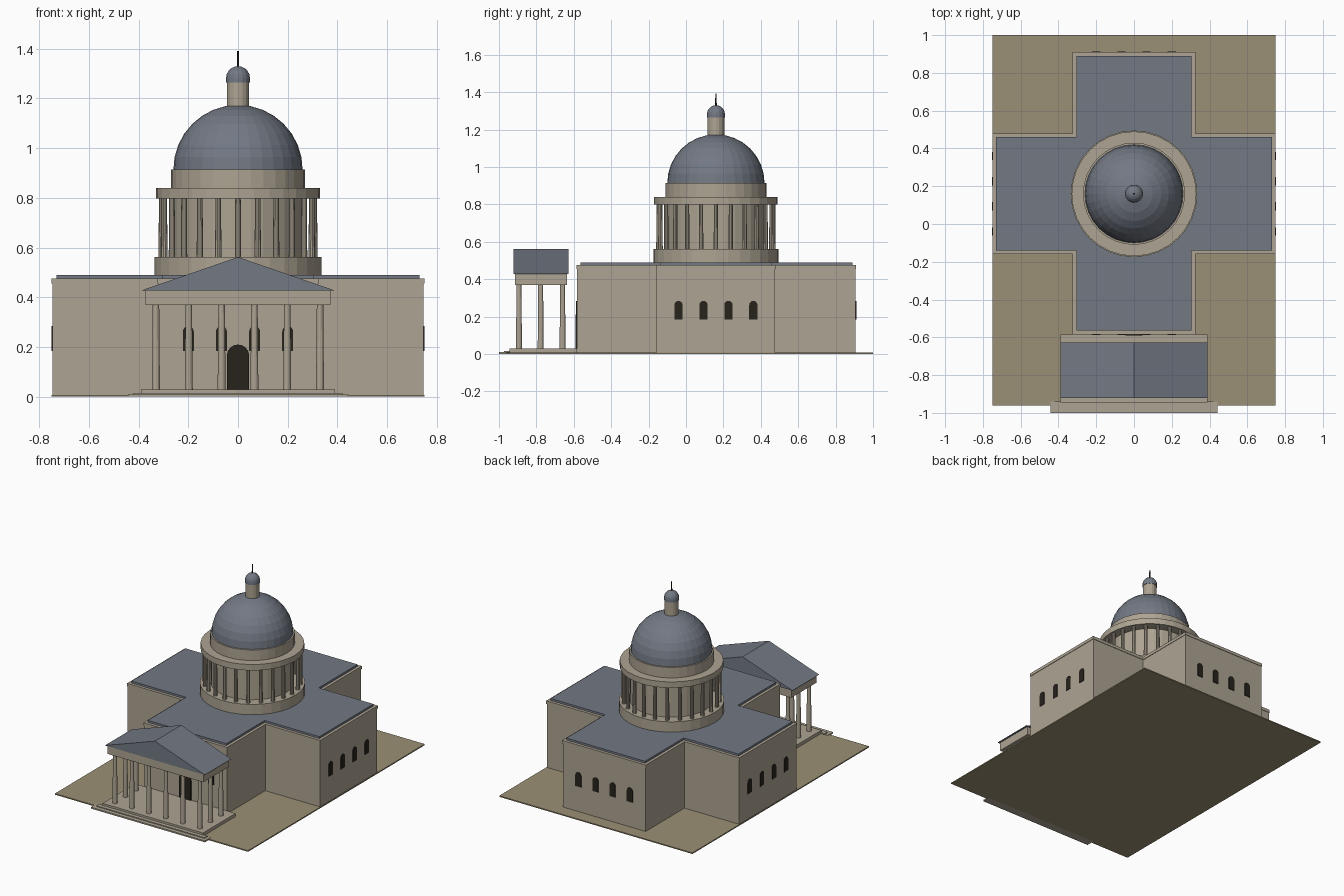
import bpy, bmesh
from math import pi, sin, cos

if "Cube" in bpy.data.objects:
    bpy.data.objects.remove(bpy.data.objects["Cube"])


def material(name, rgb):
    m = bpy.data.materials.new(name)
    m.diffuse_color = (*rgb, 1)
    m.use_nodes = True
    m.node_tree.nodes["Principled BSDF"].inputs["Base Color"].default_value = m.diffuse_color
    return m


STONE = material("stone", (0.42, 0.37, 0.29))
SLATE = material("slate", (0.17, 0.19, 0.23))
EARTH = material("earth", (0.33, 0.28, 0.18))
DARK = material("dark_opening", (0.02, 0.017, 0.012))
CY = 0.16  # y of the crossing and dome axis


def finish(bm, name, mat):
    bmesh.ops.recalc_face_normals(bm, faces=bm.faces)
    me = bpy.data.meshes.new(name)
    bm.to_mesh(me)
    bm.free()
    me.materials.append(mat)
    ob = bpy.data.objects.new(name, me)
    bpy.context.collection.objects.link(ob)
    return ob


def extrude(name, pts, vec, mat):
    """Prism: closed outline of 3D points pushed along vec."""
    bm = bmesh.new()
    face = bm.faces.new([bm.verts.new(p) for p in pts])
    out = bmesh.ops.extrude_face_region(bm, geom=[face])["geom"]
    bmesh.ops.translate(bm, vec=vec, verts=[v for v in out if isinstance(v, bmesh.types.BMVert)])
    return finish(bm, name, mat)


def box(name, x, y, z, mat):
    """Box from (low, high) ranges."""
    pts = [(x[0], y[0], z[0]), (x[1], y[0], z[0]), (x[1], y[1], z[0]), (x[0], y[1], z[0])]
    return extrude(name, pts, (0, 0, z[1] - z[0]), mat)


def lathe(name, profile, mat, cx=0.0, cy=CY, n=32):
    """Revolve (radius, z) points; both ends are capped or closed to a tip."""
    bm = bmesh.new()
    rings = []
    for r, z in profile:
        if r < 1e-5:
            rings.append([bm.verts.new((cx, cy, z))] * n)
        else:
            rings.append([bm.verts.new((cx + r * cos(2 * pi * i / n), cy + r * sin(2 * pi * i / n), z))
                          for i in range(n)])
    for a, b in zip(rings, rings[1:]):
        for i in range(n):
            j = (i + 1) % n
            quad = list(dict.fromkeys((a[i], a[j], b[j], b[i])))
            bm.faces.new(quad)
    for ring, (r, z) in ((rings[0], profile[0]), (rings[-1], profile[-1])):
        if r >= 1e-5:
            bm.faces.new(ring)
    return finish(bm, name, mat)


def hemisphere(r, z, rings):
    return [(r * cos(pi / 2 * i / rings), z + r * sin(pi / 2 * i / rings)) for i in range(rings + 1)]


def cross(name, inset, z0, z1, mat):
    """Cross plan of nave and transept, shrunk by inset."""
    a, b = 0.325 - inset, 0.75 - inset
    s, n = -0.585 + inset, 0.91 - inset
    ts, tn = CY - 0.32 + inset, CY + 0.32 - inset
    plan = [(-a, s), (a, s), (a, ts), (b, ts), (b, tn), (a, tn),
            (a, n), (-a, n), (-a, tn), (-b, tn), (-b, ts), (-a, ts)]
    extrude(name, [(x, y, z0) for x, y in plan], (0, 0, z1 - z0), mat)


def arch(name, half, z0, spring, centre, axis, mat, t=0.004):
    """Thin round-headed opening lying on a wall; axis is its width direction."""
    outline = [(-half, z0), (half, z0)]
    outline += [(half * cos(pi * i / 8), spring + half * sin(pi * i / 8)) for i in range(9)]
    cx, cy = centre
    if axis == "x":
        pts, vec = [(cx + u, cy - t, z) for u, z in outline], (0, 2 * t, 0)
    else:
        pts, vec = [(cx - t, cy + u, z) for u, z in outline], (2 * t, 0, 0)
    extrude(name, pts, vec, mat)


# Ground slab
box("ground_slab", (-0.75, 0.75), (-0.96, 1.0), (0, 0.008), EARTH)

# Cross-shaped body, cornice and flat roof
cross("walls", 0.003, 0.004, 0.455, STONE)
cross("cornice", 0.0, 0.455, 0.476, STONE)
cross("flat_roof", 0.02, 0.476, 0.49, SLATE)

# Arched windows on all four ends, and the front door
for i in range(4):
    u = -0.2 + i * 0.4 / 3
    for side, y in (("front", -0.583), ("back", 0.908)):
        arch(f"{side}_window", 0.022, 0.185, 0.262, (u, y), "x", DARK)
    for side, x in (("left", -0.747), ("right", 0.747)):
        arch(f"{side}_window", 0.022, 0.185, 0.262, (x, CY + u), "y", DARK)
arch("front_door", 0.045, 0.03, 0.165, (0, -0.583), "x", DARK, 0.007)

# Drum with colonnade
lathe("drum_base", [(0.335, 0.48), (0.335, 0.562)], STONE)
lathe("inner_drum", [(0.265, 0.56), (0.265, 0.80)], STONE)
for i in range(24):
    a = 2 * pi * i / 24
    lathe("drum_column", [(0.013, 0.56), (0.011, 0.80)], STONE,
          0.307 * cos(a), CY + 0.307 * sin(a), 10)
lathe("drum_ring", [(0.33, 0.798), (0.33, 0.84)], STONE)
lathe("upper_drum", [(0.27, 0.84), (0.27, 0.914)], STONE)

# Dome, lantern and spire
lathe("dome", hemisphere(0.26, 0.914, 8), SLATE)
lathe("lantern", [(0.045, 1.16), (0.045, 1.275)], STONE, n=16)
lathe("lantern_cap", [(0.048, 1.265)] + hemisphere(0.048, 1.282, 5), SLATE, n=16)
lathe("spire", [(0.005, 1.32), (0.003, 1.392)], DARK, n=8)

# Portico platform and steps
box("portico_platform", (-0.39, 0.39), (-0.945, -0.584), (0.004, 0.03), STONE)
box("upper_step", (-0.42, 0.42), (-0.972, -0.94), (0, 0.016), STONE)
box("lower_step", (-0.443, 0.443), (-1.0, -0.94), (0, 0.010), STONE)

# Portico columns: six across the front, then pairs down the sides
spots = [(-0.33 + 0.132 * i, -0.893) for i in range(6)]
spots += [(s * 0.33, y) for s in (-1, 1) for y in (-0.777, -0.66)]
for x, y in spots:
    lathe("portico_column", [(0.016, 0.03), (0.013, 0.372)], STONE, x, y, 12)

# Entablature and gabled roof
box("portico_entablature", (-0.372, 0.372), (-0.915, -0.637), (0.37, 0.43), STONE)
extrude("portico_roof", [(-0.388, -0.922, 0.428), (0.388, -0.922, 0.428), (0, -0.922, 0.562)],
        (0, 0.294, 0), SLATE)
